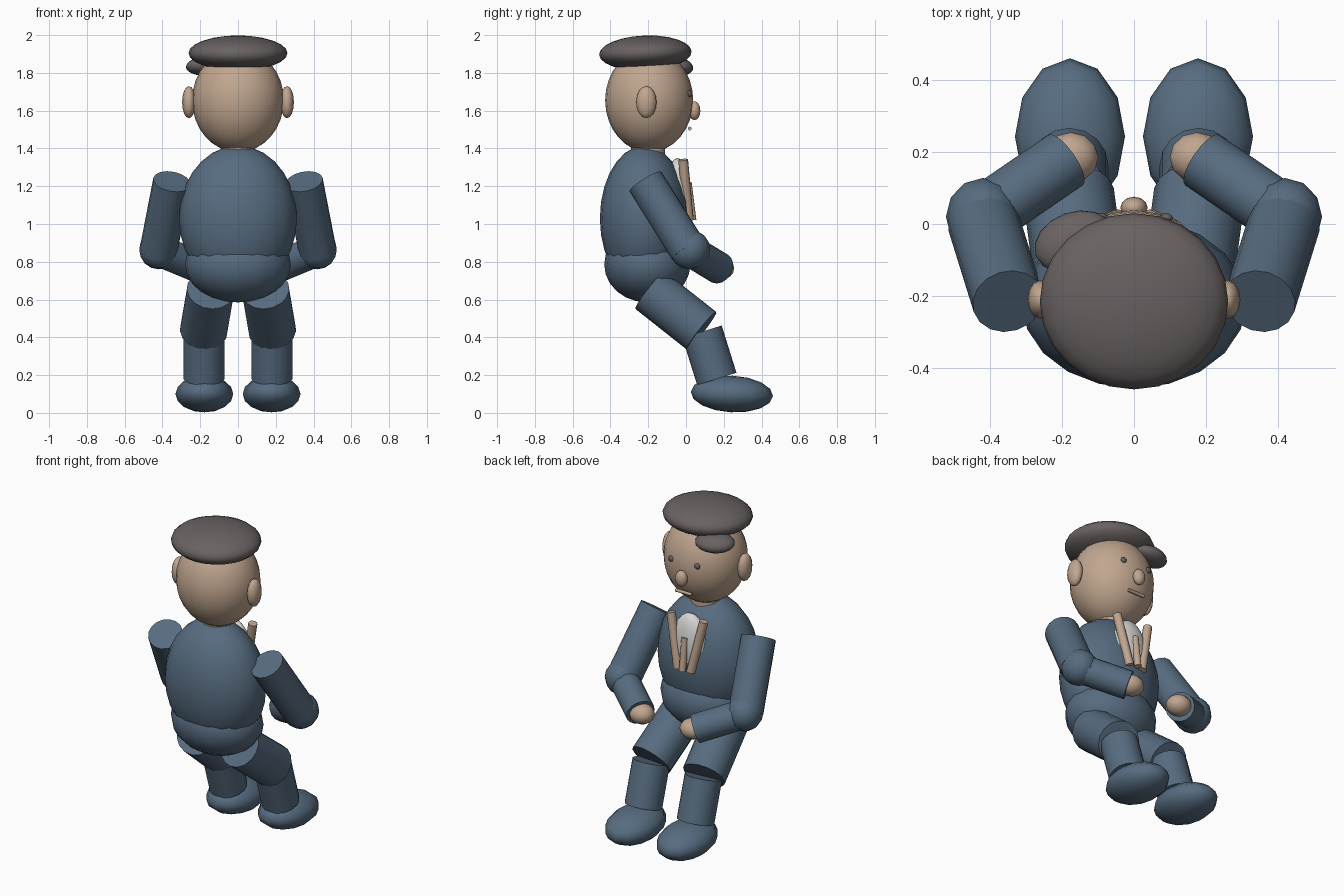
import bpy
import math
from mathutils import Vector

cube = bpy.data.objects.get("Cube")
if cube:
    bpy.data.objects.remove(cube, do_unlink=True)


def material(name, rgb):
    mat = bpy.data.materials.new(name)
    mat.use_nodes = True
    color = (*rgb, 1.0)
    mat.diffuse_color = color
    bsdf = mat.node_tree.nodes["Principled BSDF"]
    bsdf.inputs["Base Color"].default_value = color
    bsdf.inputs["Roughness"].default_value = 0.8
    return mat


BLUE = material("blue cloth", (0.095, 0.15, 0.215))
SKIN = material("skin", (0.53, 0.38, 0.275))
GREY = material("dark grey", (0.14, 0.123, 0.12))
WHITE = material("white shirt", (0.68, 0.68, 0.66))


def finish(name, mat):
    obj = bpy.context.object
    obj.name = obj.data.name = name
    obj.data.materials.append(mat)
    bpy.ops.object.shade_smooth_by_angle(angle=math.radians(50))
    return obj


def ellipsoid(name, center, radii, mat, segments=16, rings=12, tilt=(0, 0, 0)):
    bpy.ops.mesh.primitive_uv_sphere_add(
        segments=segments, ring_count=rings, radius=1, location=center)
    obj = bpy.context.object
    obj.scale = radii
    obj.rotation_euler = [math.radians(a) for a in tilt]
    bpy.ops.object.transform_apply(location=False, rotation=True, scale=True)
    return finish(name, mat)


def rod(name, start, end, radius, mat, segments=16):
    start, end = Vector(start), Vector(end)
    axis = end - start
    bpy.ops.mesh.primitive_cylinder_add(
        vertices=segments, radius=radius, depth=axis.length,
        location=(start + end) / 2)
    bpy.context.object.rotation_euler = axis.to_track_quat('Z', 'Y').to_euler()
    return finish(name, mat)


# Body
ellipsoid("torso", (0, -0.22, 1.03), (0.312, 0.236, 0.385), BLUE, 20, 14)
ellipsoid("hips", (0, -0.205, 0.785), (0.28, 0.228, 0.2), BLUE)
ellipsoid("shirt_front", (0, -0.045, 1.15), (0.12, 0.065, 0.2), WHITE)

# Head and cap
rod("neck", (0, -0.2, 1.3), (0, -0.2, 1.46), 0.09, SKIN)
ellipsoid("head", (0, -0.195, 1.655), (0.243, 0.233, 0.275), SKIN, 24, 16)
ellipsoid("cap", (0, -0.215, 1.905), (0.262, 0.245, 0.093), GREY, 24, 12, (2, 0, 0))
ellipsoid("cap_brim", (-0.165, -0.05, 1.835), (0.115, 0.085, 0.05), GREY, tilt=(-10, 0, 20))
ellipsoid("nose", (0, 0.045, 1.6), (0.038, 0.031, 0.05), SKIN, 12, 8)
rod("mouth", (-0.055, 0.02, 1.505), (0.055, 0.02, 1.505), 0.01, SKIN, 8)

# Sticks held against the chest
rod("middle_stick", (0, 0.035, 1.02), (0, 0.01, 1.22), 0.02, SKIN, 12)

# Paired parts
for side, s in (("left", 1), ("right", -1)):
    def at(x, y, z):
        return (s * x, y, z)

    ellipsoid(side + "_eye", at(0.09, 0.017, 1.69), (0.018, 0.013, 0.018), GREY, 12, 8)
    ellipsoid(side + "_ear", at(0.26, -0.21, 1.645), (0.036, 0.054, 0.085), SKIN, 12, 8)
    rod(side + "_stick", at(0.045, 0.015, 1.02), at(0.113, -0.015, 1.34), 0.026, SKIN, 12)

    # Arm
    rod(side + "_upper_arm", at(0.35, -0.215, 1.225), at(0.42, 0.01, 0.865), 0.1, BLUE)
    ellipsoid(side + "_elbow", at(0.42, 0.02, 0.865), (0.103, 0.108, 0.105), BLUE, 12, 8)
    rod(side + "_forearm", at(0.42, 0.02, 0.86), at(0.19, 0.178, 0.765), 0.085, BLUE)
    ellipsoid(side + "_hand", at(0.175, 0.185, 0.765), (0.076, 0.07, 0.06), SKIN, 12, 8)

    # Leg
    rod(side + "_thigh", at(0.145, -0.19, 0.65), at(0.182, 0.082, 0.435), 0.127, BLUE)
    rod(side + "_shin", at(0.18, 0.085, 0.43), at(0.18, 0.163, 0.18), 0.109, BLUE)
    ellipsoid(side + "_foot", at(0.178, 0.243, 0.1), (0.153, 0.218, 0.097), BLUE, 12, 8, (-3, 0, 0))
